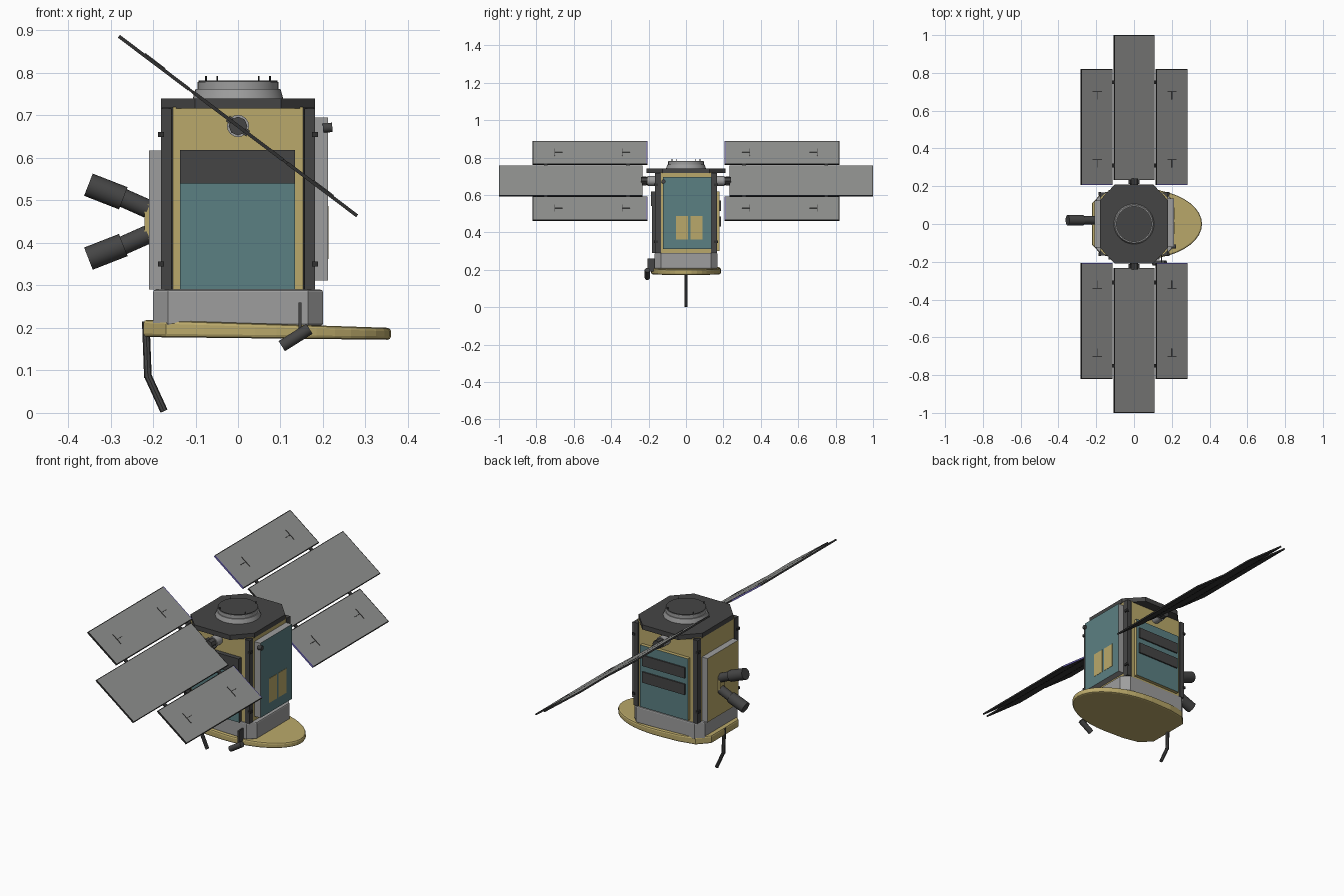
import bpy, bmesh, math
from mathutils import Vector, Matrix

if "Cube" in bpy.data.objects:
    bpy.data.objects.remove(bpy.data.objects["Cube"])

def material(name, r, g, b):
    m = bpy.data.materials.new(name)
    m.diffuse_color = (r, g, b, 1)
    m.use_nodes = True
    m.node_tree.nodes["Principled BSDF"].inputs["Base Color"].default_value = m.diffuse_color
    return m

GOLD = material("gold foil", .49, .395, .145)
TEAL = material("teal radiator", .105, .215, .225)
LIGHT = material("light grey", .34, .34, .34)
PANEL = material("panel grey", .29, .295, .285)
DARK = material("dark grey", .06, .06, .06)
BLACK = material("near black", .03, .03, .03)
VIOLET = material("violet blue edge", .2, .17, .6)

def finish(name, bm, mats, rule=None, smooth=False):
    """Turn a bmesh into an object; rule(face) picks the material slot."""
    bmesh.ops.recalc_face_normals(bm, faces=bm.faces)
    bm.normal_update()
    if rule:
        for f in bm.faces:
            f.material_index = rule(f)
    me = bpy.data.meshes.new(name)
    bm.to_mesh(me)
    bm.free()
    ob = bpy.data.objects.new(name, me)
    bpy.context.collection.objects.link(ob)
    for m in mats:
        me.materials.append(m)
    if smooth:
        bpy.ops.object.select_all(action='DESELECT')
        ob.select_set(True)
        bpy.context.view_layer.objects.active = ob
        bpy.ops.object.shade_smooth_by_angle(angle=math.radians(35))
    return ob

def box(name, x, y, z, mats, rule=None, matrix=None, inset=0):
    bm = bmesh.new()
    bmesh.ops.create_cube(bm, size=1)
    for v in bm.verts:
        v.co = Vector([(a + b) / 2 + c * (b - a) for (a, b), c in zip((x, y, z), v.co)])
    if inset:
        bm.normal_update()
        bmesh.ops.inset_individual(bm, faces=[f for f in bm.faces if f.normal.z > .5], thickness=inset)
    ob = finish(name, bm, mats, rule)
    if matrix:
        ob.matrix_world = matrix
    return ob

def prism(name, outline, z0, z1, mats, rule=None, bevel=0, smooth=False):
    bm = bmesh.new()
    base = bm.faces.new([bm.verts.new((x, y, z0)) for x, y in outline])
    top = bmesh.ops.extrude_face_region(bm, geom=[base])
    bmesh.ops.translate(bm, vec=(0, 0, z1 - z0),
                        verts=[g for g in top["geom"] if isinstance(g, bmesh.types.BMVert)])
    if bevel:
        rim = [e for e in bm.edges if abs(e.verts[0].co.z - e.verts[1].co.z) < 1e-5]
        bmesh.ops.bevel(bm, geom=rim, offset=bevel, segments=2, profile=.5, affect='EDGES')
    return finish(name, bm, mats, rule, smooth)

def rod(name, p0, p1, r, mat, sides=20, r2=None):
    p0, p1 = Vector(p0), Vector(p1)
    d = p1 - p0
    bm = bmesh.new()
    bmesh.ops.create_cone(bm, cap_ends=True, segments=sides, radius1=r,
                          radius2=r if r2 is None else r2, depth=d.length)
    bm.transform(Matrix.Translation((p0 + p1) / 2) @ d.to_track_quat('Z', 'Y').to_matrix().to_4x4())
    return finish(name, bm, [mat], smooth=True)

def octagon(hx, hy, cx, cy):
    return [(hx, cy - hy), (hx, hy - cy), (hx - cx, hy), (cx - hx, hy),
            (-hx, hy - cy), (-hx, cy - hy), (cx - hx, -hy), (hx - cx, -hy)]

def chamfer_dark(f):
    n = f.normal
    return 1 if abs(n.x) > .2 and abs(n.y) > .2 else 0

# Foil-wrapped bus with dark corner posts
prism("bus_body", octagon(.178, .162, .025, .025), .28, .72, [GOLD, DARK], chamfer_dark)
for sx in (-1, 1):
    for sy in (-1, 1):
        tag = ("left" if sx < 0 else "right") + ("_front" if sy < 0 else "_back")
        box("corner_post_" + tag, sorted((sx * .157, sx * .181)), sorted((sy * .135, sy * .166)),
            (.29, .716), [DARK])
        for z in (.35, .655):
            box("post_clip_" + tag, sorted((sx * .174, sx * .188)), sorted((sy * .15, sy * .17)),
                (z - .006, z + .006), [BLACK])

# Top deck and docking collar
prism("top_deck", octagon(.181, .21, .08, .085), .716, .74, [DARK])
rod("collar_base", (0, 0, .738), (0, 0, .762), .107, LIGHT, 40, .1)
rod("collar_ring", (0, 0, .76), (0, 0, .779), .095, LIGHT, 40)
rod("collar_lid", (0, 0, .778), (0, 0, .782), .093, DARK, 40)
for i in range(4):
    a = math.radians(57 + 90 * i)
    x, y = .09 * math.cos(a), .09 * math.sin(a)
    rod("collar_pin", (x, y, .78), (x, y, .793), .002, BLACK, 8)

# Lower grey skirt
prism("lower_skirt", octagon(.2, .168, .035, .035), .205, .29, [LIGHT], bevel=.006)

# Gold shield plate: square at the left, rounded nose at the right
outline = [(-.222, .11), (-.222, -.11), (-.17, -.165), (-.08, -.182)]
outline += [(.04 + .32 * math.cos(math.radians(t)), .186 * math.sin(math.radians(t)))
            for t in range(-90, 91, 9)]
outline += [(-.08, .182), (-.17, .165)]
shield = prism("gold_shield", outline, .176, .212, [GOLD], bevel=.008)
for v in shield.data.vertices:
    v.co.z -= .012 * (v.co.x / .36) if v.co.z > .195 else .004 * (v.co.x / .36)

# Front radiator with raised dark upper strip
box("front_radiator", (-.136, .134), (-.182, -.155), (.29, .617), [TEAL, DARK],
    lambda f: 0 if f.normal.y < -.5 else 1)
box("front_upper_strip", (-.136, .134), (-.188, -.18), (.54, .619), [DARK])

# Back radiator with two dark strips
box("back_radiator", (-.136, .134), (.155, .18), (.3, .617), [TEAL, GOLD],
    lambda f: 0 if f.normal.y > .5 else 1)
for z in (.43, .515):
    box("back_strip", (-.122, .12), (.178, .187), (z, z + .055), [DARK])

# Right radiator with two gold patches
box("right_radiator", (.176, .212), (-.122, .135), (.312, .695), [TEAL, LIGHT],
    lambda f: 0 if f.normal.x > .5 else 1)
for y in (-.053, .024):
    box("gold_patch", (.21, .2135), (y, y + .064), (.362, .487), [GOLD])
rod("right_sensor", (.2, -.12, .67), (.222, -.12, .672), .011, DARK, 12)

# Left equipment panel
box("left_panel", (-.21, -.176), (-.125, .125), (.29, .617), [GOLD, LIGHT],
    lambda f: 0 if f.normal.x < -.5 else 1)

# Pair of star trackers on the left
box("tracker_mount", (-.22, -.205), (0, .04), (.41, .49), [GOLD])
for s, tag in ((1, "upper"), (-1, "lower")):
    def at(x, dz):
        return (x, .02, .45 + s * dz)
    rod("tracker_body_" + tag, at(-.212, .03), at(-.275, .058), .022, DARK)
    rod("tracker_baffle_" + tag, at(-.27, .055), at(-.352, .087), .028, DARK)

# Bent arm below the left edge
rod("arm_upper", (-.217, 0, .215), (-.212, 0, .083), .009, DARK, 8)
rod("arm_lower", (-.212, 0, .087), (-.174, 0, .004), .009, DARK, 8)

# Angled nozzle under the front edge
box("nozzle_bracket", (.142, .149), (-.205, -.165), (.19, .26), [DARK])
rod("nozzle", (.103, -.207, .157), (.168, -.207, .198), .014, DARK, 16)

# Solar wings, all tilted in one plane about the y axis
TILT = Matrix.Translation((0, 0, .675)) @ Matrix.Rotation(math.radians(37), 4, 'Y')
T = .004

def wing_rule(f):
    """Grey face, near-black frame and underside."""
    return 0 if f.normal.z > .5 and f.calc_area() > .02 else 1

def side_rule(f):
    """As above, with a violet edge on the end nearest the bus."""
    inner = abs(f.calc_center_median().y) < .22 and f.normal.z > -.5
    return 2 if inner else wing_rule(f)

for s, tag in ((-1, "front"), (1, "back")):
    span = lambda a, b: sorted((s * a, s * b))
    box("solar_middle_" + tag, (-.133, .133), span(.232, 1), (-T, T),
        [PANEL, BLACK], wing_rule, TILT, .005)
    for side, (a, b) in (("lower", (.145, .351)), ("upper", (-.351, -.145))):
        box(f"solar_{side}_{tag}", (a, b), span(.207, .82), (-T, T),
            [PANEL, BLACK, VIOLET], side_rule, TILT, .006)
        # thin cable runs on the grey face
        m = (a + b) / 2
        for y in (.34, .7):
            box("cable_run", (m - .03, m + .03), span(y, y + .003), (T, T + .002), [DARK], None, TILT)
            box("cable_tail", (m - .0015, m + .0015), span(y - .04, y), (T, T + .002), [DARK], None, TILT)
        for y in (.3, .74):
            h = math.copysign(.139, a)
            box("wing_hinge", (h - .012, h + .012), span(y, y + .02), (-.003, .003), [BLACK], None, TILT)
    # drive hub and yoke
    rod("wing_drive_" + tag, (0, s * .155, .675), (0, s * .205, .675), .026, LIGHT, 16)
    rod("wing_shaft_" + tag, (0, s * .2, .675), (0, s * .24, .675), .022, DARK, 8)
    box("wing_yoke_" + tag, (-.03, .03), span(.212, .236), (-.008, .008), [DARK], None, TILT)
